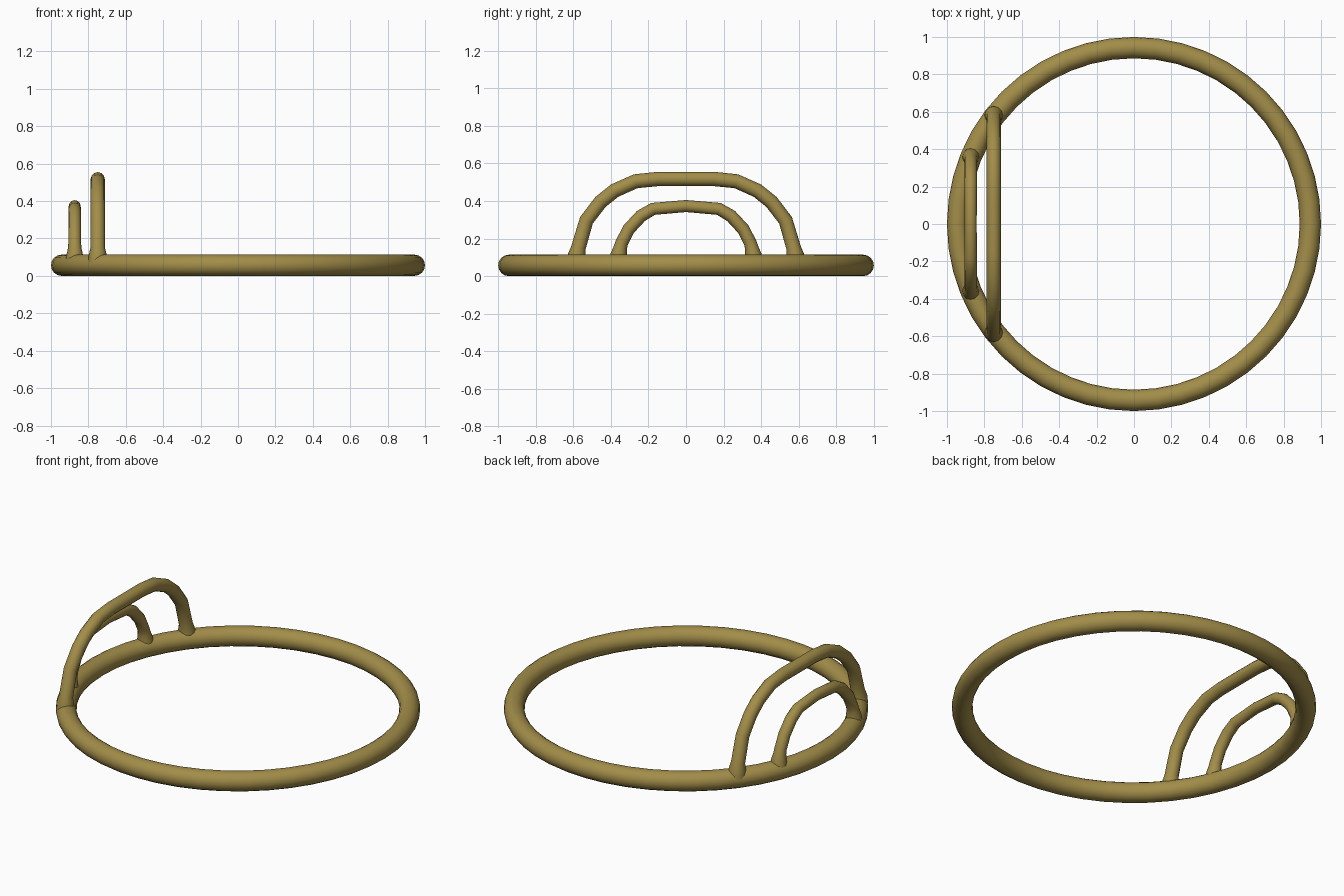
import bpy
import math

if "Cube" in bpy.data.objects:
    bpy.data.objects.remove(bpy.data.objects["Cube"])

brass = bpy.data.materials.new("aged_brass")
brass.diffuse_color = (0.36, 0.265, 0.066, 1)
brass.use_nodes = True
brass.node_tree.nodes["Principled BSDF"].inputs["Base Color"].default_value = brass.diffuse_color


def finish(obj, name):
    obj.name = name
    obj.data.materials.clear()
    obj.data.materials.append(brass)
    bpy.ops.object.select_all(action='DESELECT')
    obj.select_set(True)
    bpy.context.view_layer.objects.active = obj
    bpy.ops.object.shade_smooth_by_angle(angle=math.radians(60))


def arch(name, x, half):
    """Round bar in the plane x, from half a path of (y, z, radius), foot to crown."""
    path = half + [(-y, z, r) for y, z, r in reversed(half) if y > 0]
    curve = bpy.data.curves.new(name, 'CURVE')
    curve.dimensions = '3D'
    curve.bevel_depth = 1.0
    curve.bevel_resolution = 4
    curve.use_fill_caps = True
    spline = curve.splines.new('POLY')
    spline.points.add(len(path) - 1)
    for p, (y, z, r) in zip(spline.points, path):
        p.co = (x, y, z, 1)
        p.radius = r
    obj = bpy.data.objects.new(name, curve)
    bpy.context.collection.objects.link(obj)
    bpy.ops.object.select_all(action='DESELECT')
    obj.select_set(True)
    bpy.context.view_layer.objects.active = obj
    bpy.ops.object.convert(target='MESH')
    finish(bpy.context.object, name)


# Base ring
bpy.ops.mesh.primitive_torus_add(major_radius=0.943, minor_radius=0.057,
                                 major_segments=48, minor_segments=16,
                                 location=(0, 0, 0.057))
finish(bpy.context.object, "base_ring")

# Tall inner arch and low outer arch, with feet flared into the ring
arch("tall_arch", -0.75, [
    (0.583, 0.07, 0.05), (0.581, 0.112, 0.048), (0.573, 0.15, 0.039),
    (0.53, 0.297, 0.038), (0.455, 0.395, 0.038), (0.38, 0.455, 0.038),
    (0.268, 0.505, 0.038), (0.15, 0.517, 0.038)])
arch("low_arch", -0.873, [
    (0.36, 0.07, 0.048), (0.359, 0.112, 0.044), (0.35, 0.15, 0.036),
    (0.342, 0.177, 0.034), (0.305, 0.25, 0.034), (0.24, 0.32, 0.034),
    (0.175, 0.358, 0.033), (0.0, 0.373, 0.032)])
